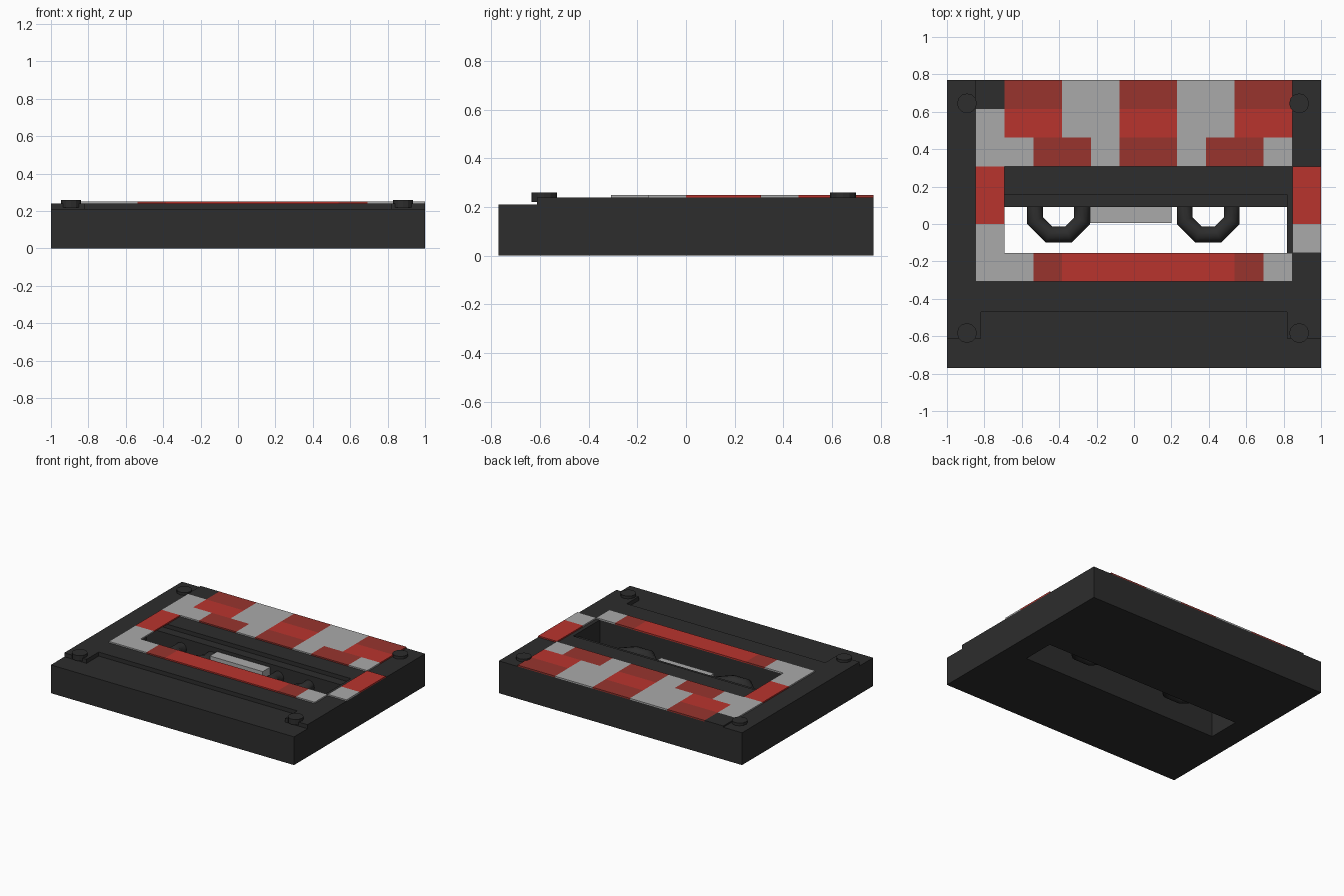
import bpy, bmesh, math
from mathutils import Vector

if "Cube" in bpy.data.objects:
    bpy.data.objects.remove(bpy.data.objects["Cube"])


def material(name, rgb):
    m = bpy.data.materials.new(name)
    m.diffuse_color = (*rgb, 1)
    m.use_nodes = True
    m.node_tree.nodes["Principled BSDF"].inputs["Base Color"].default_value = m.diffuse_color
    return m


BLACK = material("charcoal plastic", (0.026, 0.026, 0.026))
GREY = material("light grey", (0.40, 0.40, 0.40))
RED = material("red", (0.485, 0.034, 0.027))
DARK_RED = material("dark red", (0.314, 0.034, 0.027))


def box(name, lo, hi, mat=None):
    lo, hi = Vector(lo), Vector(hi)
    bpy.ops.mesh.primitive_cube_add(size=1, location=(lo + hi) / 2)
    ob = bpy.context.object
    ob.name = name
    ob.scale = hi - lo
    bpy.ops.object.transform_apply(location=False, rotation=False, scale=True)
    if mat:
        ob.data.materials.append(mat)
    return ob


# Cassette shell, cut by the front step, the front recess and the window
TOP, STEP, W = 0.24, 0.21, 0.817
shell = box("cassette_shell", (-1, -0.77, 0), (1, 0.77, TOP), BLACK)
cuts = [
    ((-1.1, -0.9, STEP), (1.1, -0.612, 0.4)),       # front step
    ((-W, -0.7, STEP), (W, -0.47, 0.4)),            # front recess
    ((-W, -0.154, STEP), (W, 0.158, 0.4)),          # ledge behind the window
    ((-W, -0.154, -0.1), (W, 0.09, 0.3)),           # window right through
]
for lo, hi in cuts:
    cutter = box("cutter", lo, hi)
    cutter.hide_render = True
    mod = shell.modifiers.new("cut", 'BOOLEAN')
    mod.operation, mod.solver, mod.object = 'DIFFERENCE', 'EXACT', cutter
    bpy.context.view_layer.objects.active = shell
    bpy.ops.object.modifier_apply(modifier=mod.name)
    bpy.data.objects.remove(cutter)

# Patchwork label: thin plate whose tiles follow a 13-column pattern
PATTERN = [
    ".KDDGGDDGGDD.",
    ".GRRGGRRGGRR.",
    ".GGDDGDDGDDG.",
    ".R..........R",
    ".R..........R",
    ".G..........G",
    ".GGDRRRRRRDG.",
]
KEYS = "KGRD"
CX, CY = 2 / 13, 0.154
bm = bmesh.new()
for r, row in enumerate(PATTERN):
    for c, key in enumerate(row):
        if key == ".":
            continue
        x, y = -1 + c * CX, 0.77 - r * CY
        corners = [(x, y - CY), (x + CX, y - CY), (x + CX, y), (x, y)]
        face = bm.faces.new([bm.verts.new((px, py, TOP)) for px, py in corners])
        face.material_index = KEYS.index(key)
bmesh.ops.remove_doubles(bm, verts=bm.verts[:], dist=0.001)
ext = bmesh.ops.extrude_face_region(bm, geom=bm.faces[:], use_keep_orig=True)
for v in ext["geom"]:
    if isinstance(v, bmesh.types.BMVert):
        v.co.z += 0.0098
# side faces take the colour of the tile above them
for f in bm.faces:
    f.normal_update()
    if abs(f.normal.z) < 0.5:
        for e in f.edges:
            for g in e.link_faces:
                if g is not f and abs(g.calc_center_median().z - TOP - 0.0098) < 1e-4:
                    f.material_index = g.material_index
bmesh.ops.recalc_face_normals(bm, faces=bm.faces[:])
mesh = bpy.data.meshes.new("label")
bm.to_mesh(mesh)
bm.free()
for m in (BLACK, GREY, RED, DARK_RED):
    mesh.materials.append(m)
bpy.context.collection.objects.link(bpy.data.objects.new("label", mesh))

# Octagonal reels seen in the window
for side, x in (("left", -0.403), ("right", 0.397)):
    bpy.ops.mesh.primitive_torus_add(
        major_segments=8, minor_segments=12, major_radius=0.136, minor_radius=0.046,
        location=(x, 0.07, 0.13), rotation=(0, 0, math.pi / 8))
    reel = bpy.context.object
    reel.name = side + "_reel"
    reel.data.materials.append(BLACK)
    bpy.ops.object.shade_smooth_by_angle(angle=math.radians(40))

# Grey bar between the reels
box("window_bar", (-0.235, 0.005, 0.13), (0.2, 0.1, 0.185), GREY)

# Corner screws
for fb, y in (("front", -0.583), ("back", 0.645)):
    for side, x in (("left", -0.893), ("right", 0.883)):
        bpy.ops.mesh.primitive_cylinder_add(
            vertices=12, radius=0.053, depth=0.04, location=(x, y, 0.24))
        screw = bpy.context.object
        screw.name = f"{fb}_{side}_screw"
        screw.data.materials.append(BLACK)
